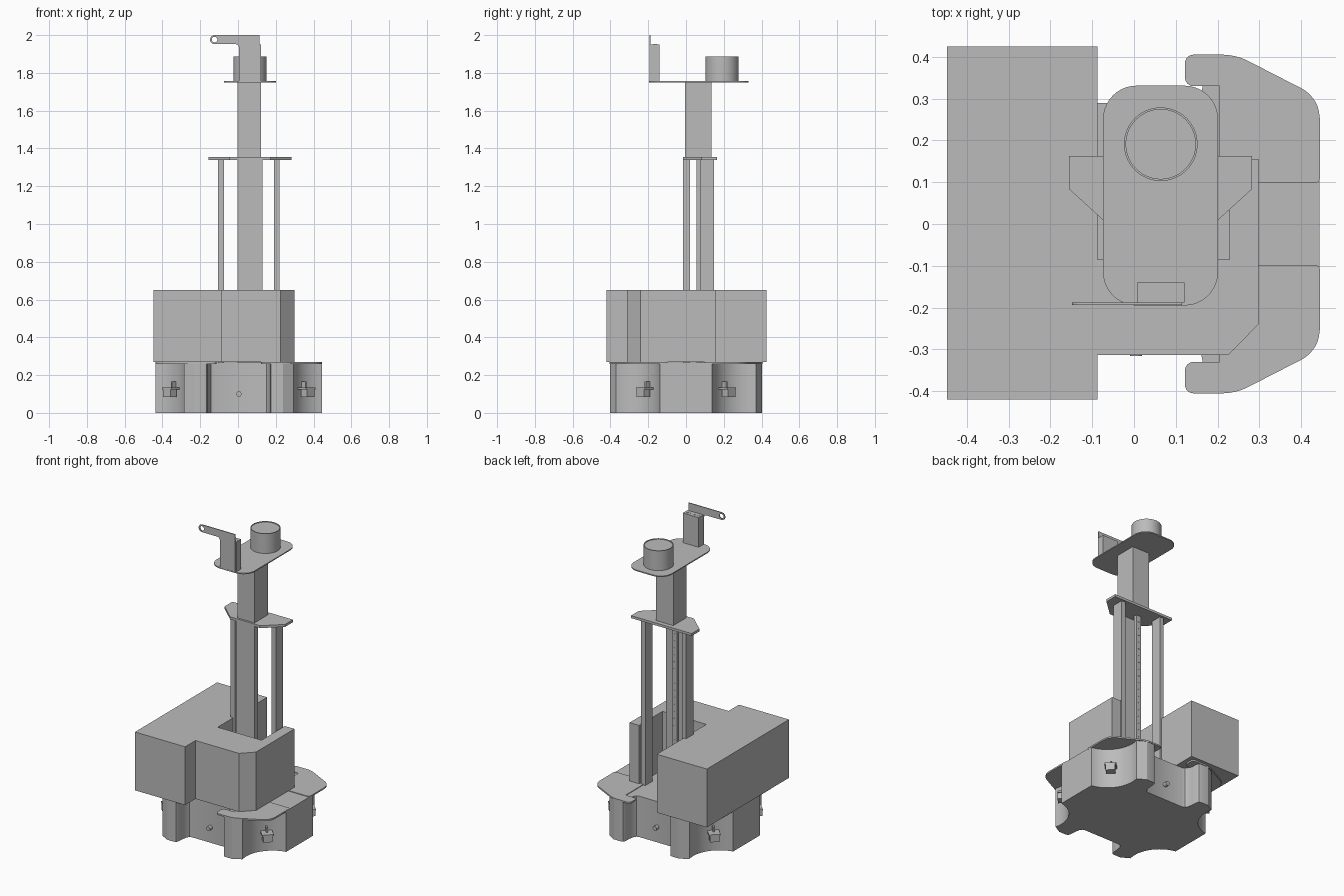
import bpy, bmesh, math
from mathutils import Vector

if "Cube" in bpy.data.objects:
    bpy.data.objects.remove(bpy.data.objects["Cube"])

grey = bpy.data.materials.new("plain grey")
grey.diffuse_color = (0.5, 0.5, 0.5, 1)
grey.use_nodes = True
grey.node_tree.nodes["Principled BSDF"].inputs["Base Color"].default_value = grey.diffuse_color


def finish(ob, smooth=True):
    ob.data.materials.clear()
    ob.data.materials.append(grey)
    bpy.ops.object.select_all(action='DESELECT')
    ob.select_set(True)
    bpy.context.view_layer.objects.active = ob
    if smooth:
        bpy.ops.object.shade_smooth_by_angle(angle=math.radians(30))
    return ob


def from_bmesh(name, bm, smooth=True):
    bmesh.ops.recalc_face_normals(bm, faces=bm.faces)
    me = bpy.data.meshes.new(name)
    bm.to_mesh(me)
    bm.free()
    ob = bpy.data.objects.new(name, me)
    bpy.context.collection.objects.link(ob)
    return finish(ob, smooth)


def prism(name, pts, z0, z1, smooth=True):
    """Extrude a plan outline from z0 to z1."""
    bm = bmesh.new()
    face = bm.faces.new([bm.verts.new((p[0], p[1], z0)) for p in pts])
    ext = bmesh.ops.extrude_face_region(bm, geom=[face])
    top = [v for v in ext['geom'] if isinstance(v, bmesh.types.BMVert)]
    bmesh.ops.translate(bm, verts=top, vec=(0, 0, z1 - z0))
    return from_bmesh(name, bm, smooth)


def box(name, x0, x1, y0, y1, z0, z1):
    return prism(name, [(x0, y0), (x1, y0), (x1, y1), (x0, y1)], z0, z1, False)


def cylinder(name, centre, r, depth, axis='Z', seg=32):
    rot = (math.pi / 2, 0, 0) if axis == 'Y' else (0, 0, 0)
    bpy.ops.mesh.primitive_cylinder_add(vertices=seg, radius=r, depth=depth,
                                        location=centre, rotation=rot)
    ob = bpy.context.object
    ob.name = name
    return finish(ob)


def rounded(pts, seg=6):
    """Round the corners of an outline of (x, y, radius)."""
    out = []
    for i, (x, y, r) in enumerate(pts):
        p = Vector((x, y))
        if r == 0:
            out.append((x, y))
            continue
        a = p + (Vector(pts[i - 1][:2]) - p).normalized() * r
        b = p + (Vector(pts[(i + 1) % len(pts)][:2]) - p).normalized() * r
        a1, b1 = a.lerp(p, 0.55), b.lerp(p, 0.55)
        for k in range(seg + 1):
            t = k / seg
            q = a*(1-t)**3 + a1*3*t*(1-t)**2 + b1*3*t*t*(1-t) + b*t**3
            out.append((q.x, q.y))
    return out


# Base: quarter outline with a concave wheel well, mirrored both ways
CX = 0.004
quarter = [(0.13, 0.29), (0.147, 0.296), (0.157, 0.312), (0.163, 0.345),
           (0.165, 0.385), (0.172, 0.398), (0.185, 0.402), (0.235, 0.402)]
for k in range(17):
    a = math.radians(166 + 94 * k / 16)
    quarter.append((0.473 + 0.19 * math.cos(a), 0.325 + 0.19 * math.sin(a)))
half = quarter + [(x, -y) for x, y in reversed(quarter)]
outline = half + [(-x, y) for x, y in reversed(half)]
prism("base_body", [(x + CX, y) for x, y in outline], 0, 0.266)

# Corner covers over the wells, with a small bracket in each well
cover = rounded([(0.118, 0.405, 0.02), (0.24, 0.405, 0.03), (0.425, 0.31, 0.03),
                 (0.441, 0.265, 0.02), (0.441, 0.098, 0.012), (0.2, 0.098, 0),
                 (0.2, 0.33, 0), (0.118, 0.33, 0.02)])


def bracket_part(name, sx, sy, r0, r1, w0, w1, z0, z1):
    """Block placed along the diagonal of a well, r outward and w across."""
    d = Vector((0.707 * sx, 0.707 * sy))
    n = Vector((-d.y, d.x))
    o = Vector((CX + 0.335 * sx, 0.195 * sy))
    pts = [o + d * r + n * w for r, w in ((r0, w0), (r1, w0), (r1, w1), (r0, w1))]
    prism(name, pts, z0, z1, False)


for sx in (-1, 1):
    for sy in (-1, 1):
        prism("corner_cover", [(CX + sx * x, sy * y) for x, y in cover], 0.26, 0.27)
        bracket_part("bracket_shelf", sx, sy, -0.02, 0.065, -0.035, 0.035, 0.124, 0.134)
        bracket_part("bracket_foot", sx, sy, 0.02, 0.065, -0.028, 0.028, 0.085, 0.124)
        bracket_part("bracket_upright", sx, sy, -0.01, 0.03, -0.005, 0.005, 0.134, 0.165)

# Round sensors front and back
for s in (-1, 1):
    cylinder("base_sensor", (0.005, s * 0.3, 0.1), 0.014, 0.032, 'Y', 20)

# Upper housing: wide left block plus a U-shaped wrap around the mast
box("left_housing", -0.448, -0.087, -0.42, 0.425, 0.27, 0.65)
prism("front_housing", [(-0.087, -0.313), (0.226, -0.313), (0.298, -0.24), (0.298, 0.155),
                        (0.229, 0.155), (0.229, -0.085), (-0.087, -0.085)],
      0.27, 0.65, False)

# Mast: front panel, two side posts and a perforated rail
box("mast_panel", -0.003, 0.131, -0.015, 0.02, 0.266, 1.34)
for x in (-0.09, 0.205):
    box("side_post", x - 0.015, x + 0.015, 0.075, 0.148, 0.266, 1.34)
box("slotted_rail", 0.012, 0.046, 0.055, 0.077, 0.266, 1.34)
for k in range(22):
    z = 0.33 + k * 0.046
    box("rail_slot", 0.024, 0.034, 0.077, 0.079, z, z + 0.022)

# Middle shelf and upper column
prism("middle_shelf", [(-0.155, 0.163), (-0.155, 0.083), (-0.045, -0.017),
                       (0.172, -0.017), (0.282, 0.083), (0.282, 0.163)],
      1.338, 1.354, False)
box("upper_column", -0.002, 0.122, -0.004, 0.134, 1.354, 1.75)

# Top plate with rounded corners
prism("top_plate", rounded([(-0.074, -0.195, 0.08), (0.201, -0.195, 0.08),
                            (0.201, 0.331, 0.08), (-0.074, 0.331, 0.08)], 10),
      1.75, 1.757)

# Round scanner with a thin raised rim
bm = bmesh.new()
rings = []
for r, z in ((0.088, 1.757), (0.088, 1.886), (0.083, 1.886), (0.083, 1.882)):
    rings.append([bm.verts.new((0.064 + r * math.cos(a), 0.191 + r * math.sin(a), z))
                  for a in (math.tau * k / 64 for k in range(64))])
for lo, hi in zip(rings, rings[1:]):
    for k in range(64):
        bm.faces.new((lo[k], lo[k - 1], hi[k - 1], hi[k]))
bm.faces.new(rings[0])
bm.faces.new(rings[-1])
from_bmesh("round_scanner", bm)

# Rear face of the camera mount with four screw discs
box("mount_block", 0.007, 0.121, -0.188, -0.14, 1.757, 1.95)
for k, r in enumerate((0.009, 0.006, 0.006, 0.009)):
    cylinder("mount_screw", (0.023 + 0.0275 * k, -0.164, 1.95), r, 0.004, 'Z', 16)

# Mount plate with a long arm and a round hole at its tip
arm = rounded([(0.005, 1.757, 0), (0.115, 1.757, 0), (0.115, 2.0, 0),
               (-0.148, 2.0, 0.024), (-0.148, 1.952, 0.024), (0.005, 1.952, 0.018)])
hole = [(-0.124 + 0.015 * math.cos(math.tau * k / 24),
         1.976 + 0.015 * math.sin(math.tau * k / 24)) for k in range(24)]
cu = bpy.data.curves.new("mount_arm", 'CURVE')
cu.dimensions, cu.fill_mode, cu.extrude = '2D', 'BOTH', 0.003
for loop in (arm, hole):
    sp = cu.splines.new('POLY')
    sp.points.add(len(loop) - 1)
    for pt, (x, y) in zip(sp.points, loop):
        pt.co = (x, y, 0, 1)
    sp.use_cyclic_u = True
ob = bpy.data.objects.new("mount_arm", cu)
bpy.context.collection.objects.link(ob)
ob.rotation_euler = (math.pi / 2, 0, 0)
ob.location.y = -0.191
bpy.ops.object.select_all(action='DESELECT')
ob.select_set(True)
bpy.context.view_layer.objects.active = ob
bpy.ops.object.convert(target='MESH')
finish(bpy.context.object)
